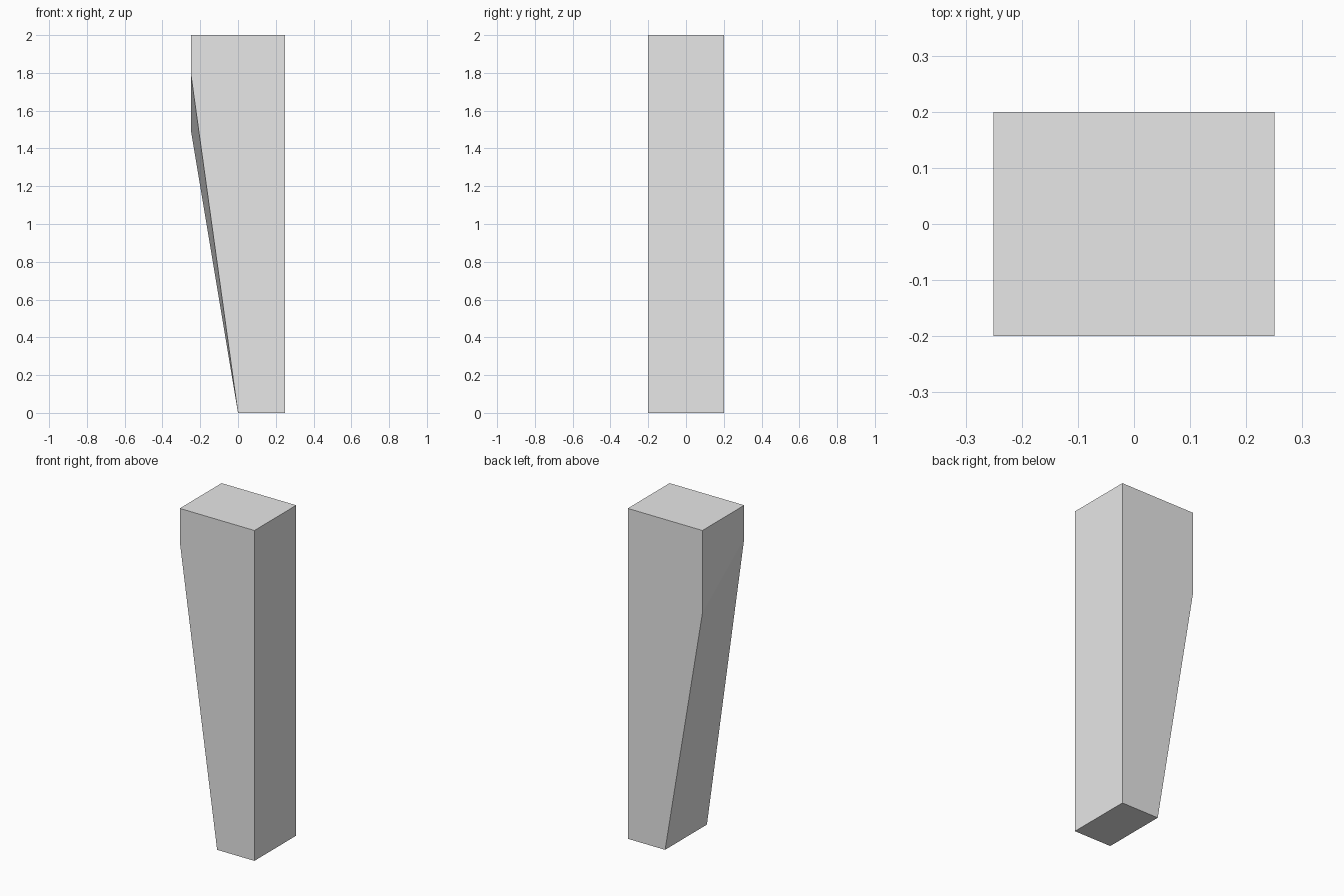
import bpy
import bmesh

cube = bpy.data.objects.get("Cube")
if cube:
    bpy.data.objects.remove(cube, do_unlink=True)

HALF_WIDTH, HALF_DEPTH, HEIGHT = 0.25, 0.2, 2.0

# Single plain grey material
grey = bpy.data.materials.new("plain grey")
grey.use_nodes = True
color = (0.8, 0.8, 0.8, 1.0)
grey.diffuse_color = color
grey.node_tree.nodes["Principled BSDF"].inputs["Base Color"].default_value = color


def profile(bm, y, knee):
    """Side outline of the post: straight on the left, tapered below the knee."""
    outline = [(0, 0), (HALF_WIDTH, 0), (HALF_WIDTH, HEIGHT),
               (-HALF_WIDTH, HEIGHT), (-HALF_WIDTH, knee)]
    return [bm.verts.new((x, y, z)) for x, z in outline]


# Tapered post: the taper starts higher at the front than at the back
bm = bmesh.new()
front = profile(bm, -HALF_DEPTH, 1.8)
back = profile(bm, HALF_DEPTH, 1.5)
bm.faces.new(front)
bm.faces.new(back[::-1])
for i in range(len(front)):
    j = (i + 1) % len(front)
    bm.faces.new((front[j], front[i], back[i], back[j]))
bmesh.ops.recalc_face_normals(bm, faces=bm.faces)

mesh = bpy.data.meshes.new("tapered_post")
bm.to_mesh(mesh)
bm.free()
mesh.materials.append(grey)
post = bpy.data.objects.new("tapered_post", mesh)
bpy.context.collection.objects.link(post)
